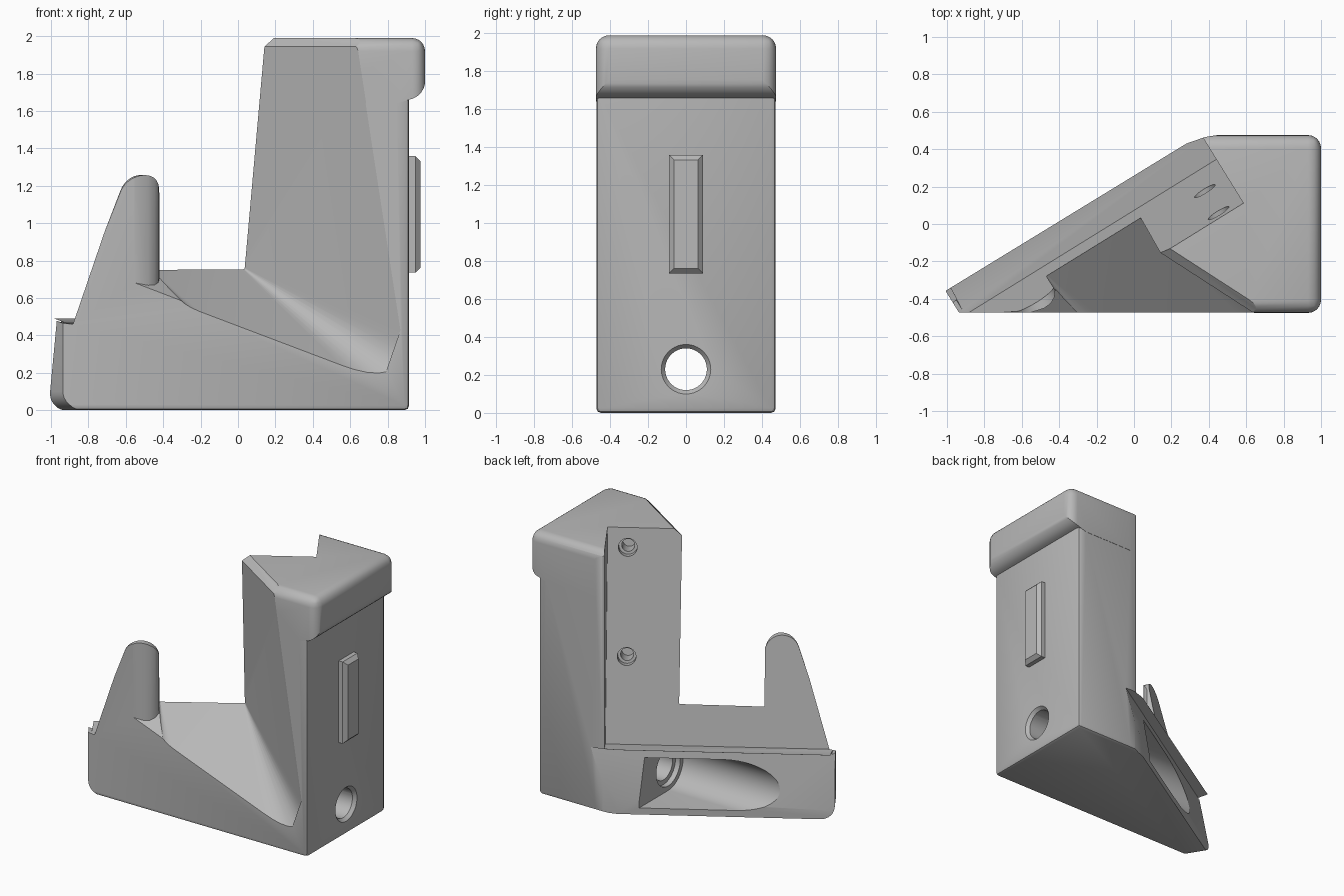
import bpy, bmesh, math
from mathutils import Vector as V

cube = bpy.data.objects.get("Cube")
if cube:
    bpy.data.objects.remove(cube)

grey = bpy.data.materials.new("plain_grey")
grey.use_nodes = True
grey.diffuse_color = (0.48, 0.48, 0.48, 1)
grey.node_tree.nodes["Principled BSDF"].inputs["Base Color"].default_value = (0.48, 0.48, 0.48, 1)

ANG = math.radians(31.75)
ALONG = V((math.cos(ANG), math.sin(ANG), 0))    # along the slanted back
OUT = V((math.sin(ANG), -math.cos(ANG), 0))     # from the slanted back to the front
UP = V((0, 0, 1))
TILT = 0.18                                     # lean of the back per unit height


def diag(s, t, z):
    return ALONG * s + OUT * t + UP * z


def make(name, bm):
    bmesh.ops.recalc_face_normals(bm, faces=bm.faces)
    mesh = bpy.data.meshes.new(name)
    bm.to_mesh(mesh)
    bm.free()
    mesh.materials.append(grey)
    ob = bpy.data.objects.new(name, mesh)
    bpy.context.collection.objects.link(ob)
    return ob


def prism_bm(ring_a, ring_b):
    bm = bmesh.new()
    a = [bm.verts.new(p) for p in ring_a]
    b = [bm.verts.new(p) for p in ring_b]
    bm.faces.new(a)
    bm.faces.new(b)
    for i in range(len(a)):
        j = (i + 1) % len(a)
        bm.faces.new((a[i], a[j], b[j], b[i]))
    return bm


def prism(name, ring_a, ring_b):
    return make(name, prism_bm(ring_a, ring_b))


def hull(name, points):
    bm = bmesh.new()
    for p in points:
        bm.verts.new(p)
    res = bmesh.ops.convex_hull(bm, input=bm.verts)
    junk = {g for g in res["geom_interior"] + res["geom_unused"] if isinstance(g, bmesh.types.BMVert)}
    bmesh.ops.delete(bm, geom=list(junk), context='VERTS')
    return make(name, bm)


def arc(cx, cy, r, a0, a1, n):
    return [(cx + r * math.cos(math.radians(a0 + (a1 - a0) * i / n)),
             cy + r * math.sin(math.radians(a0 + (a1 - a0) * i / n))) for i in range(n + 1)]


def slab(name, profile, y, rules):
    """Profile in x and z, pulled along y; each rule bevels the edges it picks."""
    bm = prism_bm([V((x, -y, z)) for x, z in profile], [V((x, y, z)) for x, z in profile])
    for pick, width, segs in rules:
        edges = [e for e in bm.edges if all(pick(v.co) for v in e.verts)]
        bmesh.ops.bevel(bm, geom=edges, offset=width, segments=segs, profile=0.5, affect='EDGES')
    return make(name, bm)


def tube(name, start, end, r0, r1, sides=40):
    """Round cutter between two points."""
    axis = (end - start).normalized()
    u = axis.orthogonal().normalized()
    w = axis.cross(u)
    ring = arc(0, 0, 1, 0, 360, sides)[:-1]
    return prism(name, [start + (u * a + w * b) * r0 for a, b in ring],
                 [end + (u * a + w * b) * r1 for a, b in ring])


def combine(body, tool, how='DIFFERENCE'):
    mod = body.modifiers.new("cut", 'BOOLEAN')
    mod.operation, mod.solver, mod.object = how, 'EXACT', tool
    bpy.context.view_layer.objects.active = body
    bpy.ops.object.modifier_apply(modifier=mod.name)
    bpy.data.objects.remove(tool)


# Main block and the overhanging cap
TOP = 1.99
body = slab("stand_body", [(-1.2, 0), (0.915, 0), (0.915, 1.8), (-1.2, 1.8)], 0.473,
            [(lambda c: c.x > 0.9 or c.z < 0.01, 0.025, 2)])
cap = slab("cap", [(-1.2, 1.64), (0.85, 1.64), (1, 1.685), (1, TOP), (-1.2, TOP)], 0.475,
           [(lambda c: c.x > 0.99 or c.z > TOP - 0.01, 0.07, 6)])
combine(body, cap, 'UNION')

# Plan outline, with the rounded rear corner
plan = [(-1.2, -0.6), (1.2, -0.6), (1.2, 0.6), (0.46, 0.6), (0.45, 0.476),
        (0.38, 0.465), (0.28, 0.43), (-1.2, -0.475)]
combine(body, prism("plan", [V((x, y, -0.2)) for x, y in plan],
                    [V((x, y, 2.2)) for x, y in plan]), 'INTERSECT')

# Outline seen square to the slanted back: rounded toe and prong
outline = arc(-0.945, 0.1, 0.1, 268, 180, 8) + [(-1.045, 0.476), (-1.022, 0.465)]
outline += arc(-0.665, 1.135, 0.122, 160, 0, 16) + [(-0.5, 2.2), (3, 2.2), (3, -0.2), (-0.94, -0.2)]
combine(body, prism("outline", [diag(s, -2, z) for s, z in outline],
                    [diag(s, 2, z) for s, z in outline]), 'INTERSECT')

# Leaning lower back, then the recess above its ledge
low = [(-0.274, -0.2), (-0.153, 0.476), (-1.5, 0.72), (-1.5, -0.2)]
combine(body, prism("low_back", [diag(-3, t, z) for t, z in low], [diag(3, t, z) for t, z in low]))
rec = [(-0.062, 0.46), (-1.5, 0.72), (-1.5, 3), (-0.01 + TILT * 2.25, 3)]
combine(body, prism("recess", [diag(-3, t, z) for t, z in rec], [diag(0.556, t, z) for t, z in rec]))


# Tapered notch with conical fillets on both sides of its sloping floor
def floor(t):
    return 0.75 - 0.73 * (t + 0.01)


def fillet(p0, p1, p2, n=8):
    return [p0 * (1 - k) ** 2 + p1 * 2 * k * (1 - k) + p2 * k * k for k in (i / n for i in range(n + 1))]


corner = V((0.04, 0.03, 0.75))
lean = V((0.11, -0.19, 1.2))
ridge = V((0.48, -0.31, 0))
crease = lean.cross(ridge).cross(V((0.73 * OUT.x, 0.73 * OUT.y, 1))).normalized()
if crease.y > 0:
    crease = -crease
apex = corner - crease * 0.05
far = corner + crease * 1.1
left_back, left_front = diag(-0.545, -0.03, floor(-0.03)), diag(-0.545, 0.5, floor(0.5))
points = [apex, apex + lean * 1.3, far + lean * 1.9, left_back,
          left_back + UP * 1.6, left_front + UP * 2]
points += fillet(far - ALONG * 0.24, far, far + lean * 0.18)
points += fillet(left_front + ALONG * 0.2, left_front, left_front + UP * 0.25)
combine(body, hull("notch", points))

# Softened top edge of the tower beside the notch
ridge_at = corner + lean * ((TOP - 0.05 - corner.z) / 1.2)
inward = V((0.31, 0.48, 0)).normalized()
wedge = [ridge_at - inward * 0.004, ridge_at + inward * 0.05 + UP * 0.054,
         ridge_at + inward * 0.05 + UP * 0.3, ridge_at - inward * 0.3 + UP * 0.3, ridge_at - inward * 0.3]
combine(body, prism("top_edge", [p - ridge * 0.5 for p in wedge], [p + ridge * 1.5 for p in wedge]))

# Rounded front corner of the prong
round_plan = [(-0.42, -0.35), (-0.425, -0.39), (-0.445, -0.425), (-0.48, -0.45), (-0.56, -0.476),
              (-0.56, -0.6), (-0.3, -0.6), (-0.3, -0.35)]
feet = [V((x, y, floor(V((x, y, 0)).dot(OUT)) + 0.02)) for x, y in round_plan]
combine(body, prism("prong_round", feet, [V((p.x, p.y, 1.6)) for p in feet]))

# Slot opening through the lower back, with the cable hole to the right side
HZ = 0.23
slot = arc(0, HZ, 0.18, 90, 270, 20) + [(1, HZ - 0.18), (1, HZ + 0.18)]
slot = [(y, z) for y, z in slot]
combine(body, prism("slot", [V((-1.3, y, z)) for y, z in slot], [V((0.15, y, z)) for y, z in slot]))
combine(body, tube("hole", V((0, 0, HZ)), V((1.1, 0, HZ)), 0.11, 0.11))
combine(body, tube("hole_rim", V((0.885, 0, HZ)), V((0.925, 0, HZ)), 0.105, 0.139))
combine(body, tube("hole_inner_rim", V((0.1, 0, HZ)), V((0.19, 0, HZ)), 0.145, 0.145))

# Two stepped screw holes square to the recess face
bore = (OUT - UP * TILT).normalized()
for z in (1.08, 1.85):
    mouth = diag(0.415, -0.01 + TILT * (z - 0.75), z)
    combine(body, tube("screw_seat", mouth - bore * 0.08, mouth + bore * 0.06, 0.065, 0.065, 24))
    combine(body, tube("screw_hole", mouth, mouth + bore * 0.2, 0.045, 0.045, 24))

# Raised rib on the right side
rib = slab("side_rib", [(0.86, 0.735), (0.975, 0.735), (0.975, 1.36), (0.86, 1.36)], 0.09,
           [(lambda c: c.x > 0.97 or abs(c.x - 0.9) < 0, 0.027, 1)])

for ob in (body, rib):
    bpy.ops.object.select_all(action='DESELECT')
    ob.select_set(True)
    bpy.context.view_layer.objects.active = ob
    bpy.ops.object.shade_smooth_by_angle(angle=math.radians(28))
